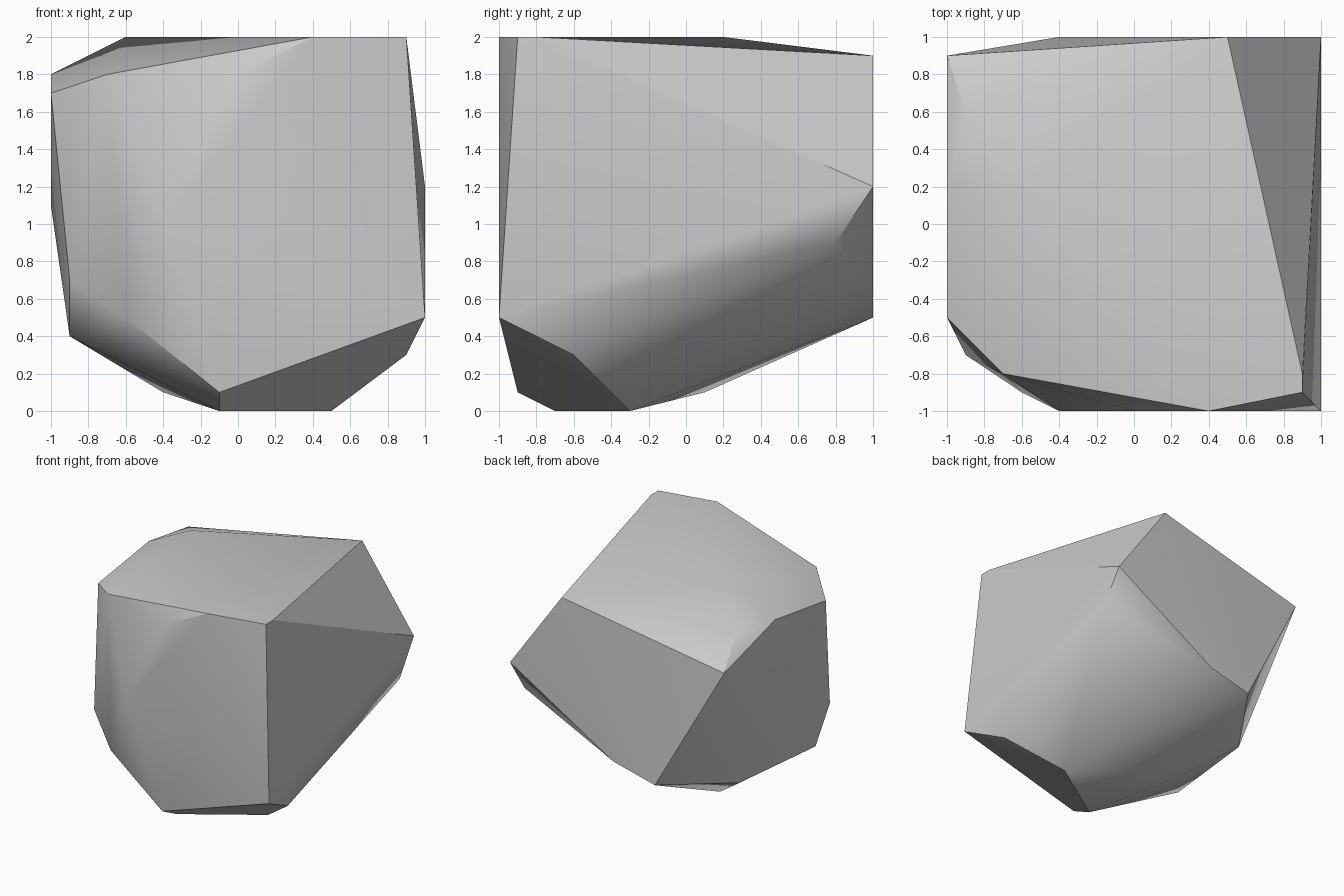
import bpy
import bmesh
import math

# Remove the default cube only
default_cube = bpy.data.objects.get("Cube")
if default_cube:
    bpy.data.objects.remove(default_cube, do_unlink=True)

UNIT = 0.1  # corner positions are given in tenths


def make_material(name, colour):
    material = bpy.data.materials.new(name)
    material.use_nodes = True
    material.diffuse_color = colour
    shader = next(n for n in material.node_tree.nodes if n.type == "BSDF_PRINCIPLED")
    shader.inputs["Base Color"].default_value = colour
    shader.inputs["Roughness"].default_value = 0.9
    return material


def make_boulder(name, corner_groups, material):
    """Wrap a convex faceted shell around the chiselled corners."""
    bm = bmesh.new()
    for corners in corner_groups:
        for corner in corners:
            bm.verts.new([value * UNIT for value in corner])
    hull = bmesh.ops.convex_hull(bm, input=bm.verts[:], use_existing_faces=False)
    unused = {v for v in hull["geom_interior"] + hull["geom_unused"]
              if isinstance(v, bmesh.types.BMVert)}
    bmesh.ops.delete(bm, geom=list(unused), context="VERTS")
    # Merge coplanar triangles into broad facets
    bmesh.ops.dissolve_limit(bm, angle_limit=math.radians(0.5),
                             verts=bm.verts[:], edges=bm.edges[:])
    bmesh.ops.recalc_face_normals(bm, faces=bm.faces[:])
    mesh = bpy.data.meshes.new(name)
    bm.to_mesh(mesh)
    bm.free()
    mesh.materials.append(material)
    boulder = bpy.data.objects.new(name, mesh)
    bpy.context.collection.objects.link(boulder)
    return boulder


# Corners of the rock, region by region
crown = [(4, -10, 20), (9, -9, 20), (9, -8, 20), (-6, 2, 20), (5, 10, 19)]
shoulder = [(-7, -8, 18), (-10, -5, 17), (-10, 2, 18), (-9, 6, 18),
            (-10, 9, 16), (0, -10, 18)]
waist = [(10, 10, 12), (10, 8, 9), (-10, 0, 11), (-4, -10, 10), (-9, -7, 7)]
skirt = [(10, -10, 5), (9, -6, 3), (0, 10, 6), (-4, 10, 5), (-8, 4, 4),
         (-9, -5, 4), (-6, -9, 5)]
foot = [(5, -3, 0), (-1, -7, 0), (-1, -9, 1), (-4, 1, 1)]

stone = make_material("stone_grey", (0.6, 0.6, 0.6, 1.0))
rock = make_boulder("rock", [crown, shoulder, waist, skirt, foot], stone)

# Soften shallow creases, keep the hard ridges
bpy.ops.object.select_all(action="DESELECT")
rock.select_set(True)
bpy.context.view_layer.objects.active = rock
bpy.ops.object.shade_smooth_by_angle(angle=math.radians(30))
